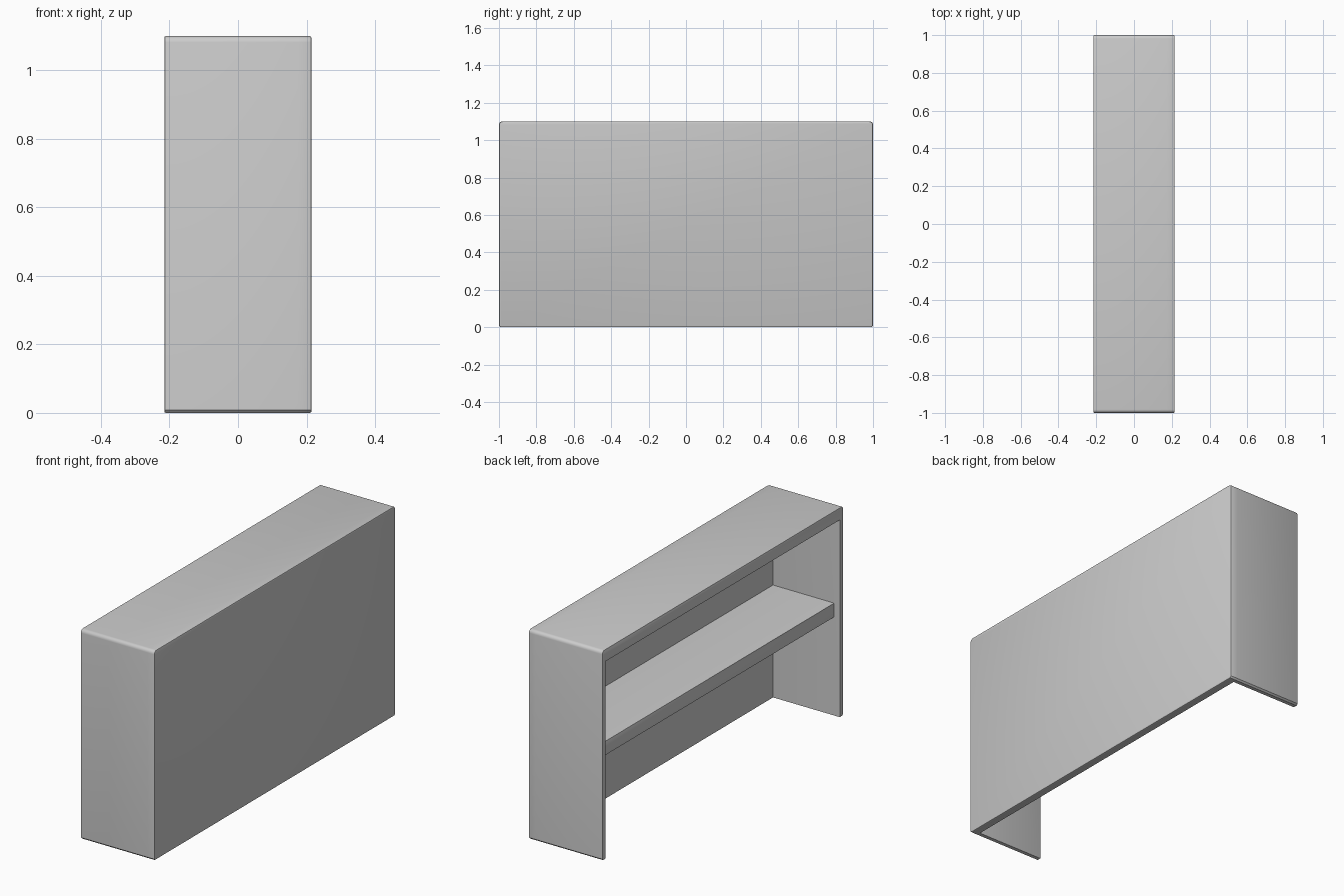
import bpy, bmesh, math

if "Cube" in bpy.data.objects:
    bpy.data.objects.remove(bpy.data.objects["Cube"])

H = 1.1        # height
T = 0.028      # end panel thickness
TOP = 0.065    # top slab thickness
X0, XM, X1 = -0.215, 0.175, 0.215


def extrude_profile(name, pts, x0, x1):
    """Extrude a y-z outline along x."""
    bm = bmesh.new()
    face = bm.faces.new([bm.verts.new((x0, y, z)) for y, z in pts])
    res = bmesh.ops.extrude_face_region(bm, geom=[face])
    verts = [g for g in res["geom"] if isinstance(g, bmesh.types.BMVert)]
    bmesh.ops.translate(bm, verts=verts, vec=(x1 - x0, 0, 0))
    bmesh.ops.recalc_face_normals(bm, faces=bm.faces)
    return finish(name, bm)


def finish(name, bm):
    mesh = bpy.data.meshes.new(name)
    bm.to_mesh(mesh)
    bm.free()
    obj = bpy.data.objects.new(name, mesh)
    bpy.context.collection.objects.link(obj)
    return obj


def bevel_at(obj, test, width):
    """Round the edges whose two ends both pass the test."""
    bm = bmesh.new()
    bm.from_mesh(obj.data)
    edges = [e for e in bm.edges if all(test(v.co) for v in e.verts)]
    bmesh.ops.bevel(bm, geom=edges, offset=width, segments=2,
                    profile=0.5, affect='EDGES')
    bm.to_mesh(obj.data)
    bm.free()


def smooth(obj):
    bpy.ops.object.select_all(action='DESELECT')
    obj.select_set(True)
    bpy.context.view_layer.objects.active = obj
    bpy.ops.object.shade_smooth_by_angle(angle=math.radians(40))


# Outer half outline: rounded top corner and eased bottom corner
R, B = 0.018, 0.008
corner = [(1 - R + R * math.cos(a), H - R + R * math.sin(a))
          for a in (i * math.pi / 8 for i in range(5))]
right_half = [(1 - B, 0), (1, B)] + corner
left_half = [(-y, z) for y, z in reversed(right_half)]

# Top and both end panels as one inverted U
inner = [(-1 + T, 0), (-1 + T, H - TOP), (1 - T, H - TOP), (1 - T, 0)]
shell = extrude_profile("top_and_end_panels", right_half + left_half + inner, X0, XM)
bevel_at(shell, lambda c: c.x < X0 + 1e-4, 0.004)

# Closed customer-side panel
front = extrude_profile("front_panel", right_half + left_half, XM, X1)
bevel_at(front, lambda c: c.x > X1 - 1e-4, 0.006)

# Inner shelf, set back from the open side
s = 1 - T
shelf = extrude_profile("inner_shelf",
                        [(-s, 0.515), (s, 0.515), (s, 0.59), (-s, 0.59)], -0.18, XM)
bevel_at(shelf, lambda c: c.x < -0.17, 0.004)

for part in (shell, front, shelf):
    smooth(part)
